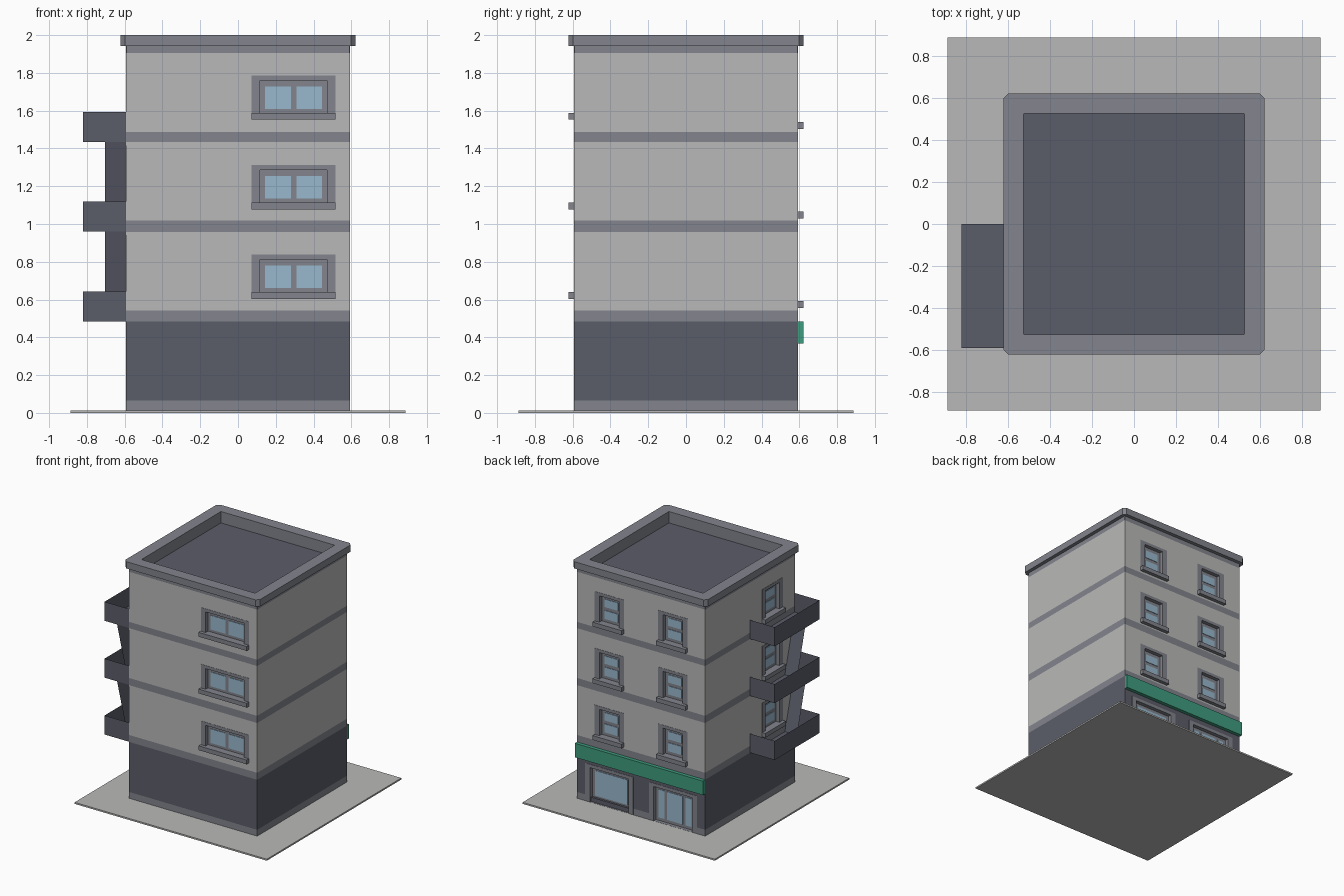
import bpy, bmesh, math
from mathutils import Matrix, Vector

cube = bpy.data.objects.get("Cube")
if cube:
    bpy.data.objects.remove(cube, do_unlink=True)


def material(name, hex_code):
    srgb = [int(hex_code[i:i + 2], 16) / 255 for i in (0, 2, 4)]
    color = [c / 12.92 if c < 0.04 else ((c + 0.055) / 1.055) ** 2.4 for c in srgb] + [1]
    m = bpy.data.materials.new(name)
    m.use_nodes = True
    m.diffuse_color = color
    m.node_tree.nodes["Principled BSDF"].inputs["Base Color"].default_value = color
    return m


CONCRETE = material("pale concrete", "b9b9b8")
TRIM = material("grey trim", "83858d")
SLATE = material("dark slate", "5b5d69")
GLASS = material("blue glass", "98b8ce")
GREEN = material("green sign", "3f9c7e")

HALF = 0.592      # half width of the tower
FLOOR = 0.474     # storey height
ROOF = 1.905
FRONT, BACK, SIDE = 0, math.pi, -math.pi / 2


def finish(name, bm, mats):
    mesh = bpy.data.meshes.new(name)
    bm.to_mesh(mesh)
    bm.free()
    for m in mats:
        mesh.materials.append(m)
    ob = bpy.data.objects.new(name, mesh)
    bpy.context.collection.objects.link(ob)
    return ob


def add_box(bm, a, b, turn=0):
    """Box between two corners, turned about the vertical axis."""
    lo, hi = Vector(a), Vector(b)
    mat = (Matrix.Rotation(turn, 4, "Z") @ Matrix.Translation((lo + hi) / 2)
           @ Matrix.Diagonal((hi - lo).to_4d()))
    mat[3][3] = 1
    bmesh.ops.create_cube(bm, size=1, matrix=mat)


def boxes(name, mat, items, turn=0):
    bm = bmesh.new()
    for a, b in items:
        add_box(bm, a, b, turn)
    return finish(name, bm, [mat])


def sheet(name, mat, quads):
    bm = bmesh.new()
    for q in quads:
        bm.faces.new([bm.verts.new(p) for p in q])
    bmesh.ops.remove_doubles(bm, verts=bm.verts, dist=0.0001)
    return finish(name, bm, [mat])


# Pavement
boxes("pavement", CONCRETE, [((-0.888, -0.888, 0), (0.888, 0.888, 0.013))])

# Tower walls, coloured in horizontal bands
bands = [0.066, 0.484, 0.542, 0.958, 1.018, 1.434, 1.487]
band_mats = [1, 2, 1, 0, 1, 0, 1, 0]
bm = bmesh.new()
add_box(bm, (-HALF, -HALF, 0.005), (HALF, HALF, ROOF))
for z in bands:
    bmesh.ops.bisect_plane(bm, geom=bm.verts[:] + bm.edges[:] + bm.faces[:],
                           plane_co=(0, 0, z), plane_no=(0, 0, 1))
bm.normal_update()
for f in bm.faces:
    height = f.calc_center_median().z
    f.material_index = 2 if f.normal.z > 0.5 else band_mats[sum(height > z for z in bands)]
tower = finish("tower_walls", bm, [CONCRETE, TRIM, SLATE])

cutter = bmesh.new()
DEPTH = 0.03


def opening(name, face, u, half, z0, z1, panes, sill=True):
    """Recessed opening with surround, panes and an optional sill."""
    y = -HALF
    add_box(cutter, (u - half, y - 0.05, z0), (u + half, y + DEPTH, z1), face)
    out, top, skin = half + 0.045, z1 + 0.026, y - 0.002
    boxes(name + "_surround", TRIM, [
        ((u - out, skin, z0), (u - half, y + 0.001, top)),
        ((u + half, skin, z0), (u + out, y + 0.001, top)),
        ((u - half, skin, z1), (u + half, y + 0.001, top))], face)
    boxes(name + "_glass", GLASS, [
        ((u + a, y + DEPTH - 0.004, c), (u + b, y + DEPTH + 0.002, d))
        for a, b, c, d in panes], face)
    if sill:
        boxes(name + "_sill", TRIM, [((u - out, -0.622, z0 - 0.036),
                                      (u + out, y + 0.001, z0))], face)


# Upper storey windows
CENTRE = 0.294
WIDE, NARROW = 0.177, 0.09
for i in range(3):
    z1 = 0.812 + i * FLOOR
    low, mid = z1 - 0.15, z1 - 0.11
    opening(f"front_window_{i}", FRONT, CENTRE, WIDE, z1 - 0.172, z1,
            [(-0.151, -0.014, low, z1 - 0.032), (0.016, 0.151, low, z1 - 0.032)])
    sash = [(-0.063, 0.063, z1 - 0.195, mid - 0.014), (-0.063, 0.063, mid + 0.014, z1 - 0.03)]
    for face, u, label in ((BACK, -CENTRE, "back_left"), (BACK, CENTRE, "back_right"),
                           (SIDE, CENTRE, "balcony")):
        opening(f"{label}_window_{i}", face, u, NARROW, z1 - 0.22, z1, sash)

# Shop window and entrance
opening("shop_window", BACK, -CENTRE, WIDE, 0.014, 0.302,
        [(-0.15, 0.15, 0.066, 0.275)], sill=False)
opening("shop_door", BACK, CENTRE, WIDE, 0.014, 0.302,
        [(-0.151, -0.098, 0.04, 0.275), (-0.072, 0.072, 0.04, 0.275),
         (0.098, 0.151, 0.04, 0.275)], sill=False)
boxes("shop_window_base", SLATE, [((-CENTRE - WIDE, -HALF + 0.012, 0.013),
                                   (-CENTRE + WIDE, -HALF + DEPTH, 0.05))], BACK)
boxes("shop_sign", GREEN, [((-HALF, -0.622, 0.367), (HALF, -HALF, 0.484))], BACK)

# Cut the recesses into the walls
cut = finish("opening_cutter", cutter, [TRIM])
cut.hide_render = True
mod = tower.modifiers.new("openings", "BOOLEAN")
mod.operation = "DIFFERENCE"
mod.solver = "EXACT"
mod.material_mode = "TRANSFER"
mod.object = cut
bpy.context.view_layer.objects.active = tower
bpy.ops.object.modifier_apply(modifier=mod.name)
bpy.data.objects.remove(cut, do_unlink=True)


# Parapet wall and chamfered cap
def square_ring(name, outer, inner, chamfer, z0, z1):
    def outline(r, c):
        corner = [(r, r - c), (r - c, r)]
        return [Matrix.Rotation(k * math.pi / 2, 2) @ Vector(p)
                for k in range(4) for p in corner]
    bm = bmesh.new()
    loops = [[bm.verts.new((p.x, p.y, z)) for p in outline(r, c)]
             for r, c, z in ((outer, chamfer, z0), (outer, chamfer, z1),
                             (inner, 0.002, z1), (inner, 0.002, z0))]
    for k in range(4):
        a, b = loops[k], loops[(k + 1) % 4]
        for j in range(8):
            n = (j + 1) % 8
            bm.faces.new((a[j], a[n], b[n], b[j]))
    bmesh.ops.recalc_face_normals(bm, faces=bm.faces)
    return finish(name, bm, [TRIM])


square_ring("parapet_wall", HALF, 0.525, 0.001, ROOF, 1.943)
square_ring("parapet_cap", 0.622, 0.525, 0.025, 1.943, 2.0)

# Balconies on the right side, open on top
X0, X1, Y0, Y1 = -0.82, -HALF, -0.59, 0.0
for i in range(3):
    z0 = 0.484 + i * 0.475
    z1 = z0 + 0.159
    ring = [(X1, Y1), (X0, Y1), (X0, Y0), (X1, Y0)]
    quads = [[(x, y, z0) for x, y in ring]]
    for (ax, ay), (bx, by) in zip(ring, ring[1:]):
        quads.append([(ax, ay, z1), (bx, by, z1), (bx, by, z0), (ax, ay, z0)])
    sheet(f"balcony_{i}", SLATE, quads)

# Steep escape ladders between balconies
for i in range(2):
    z0 = 0.485 + i * 0.475
    z1 = z0 + 0.474
    sheet(f"escape_ladder_{i}", SLATE, [[(-0.705, -0.46, z0), (X1, -0.46, z0),
                                         (X1, -0.589, z1), (-0.705, -0.589, z1)]])
